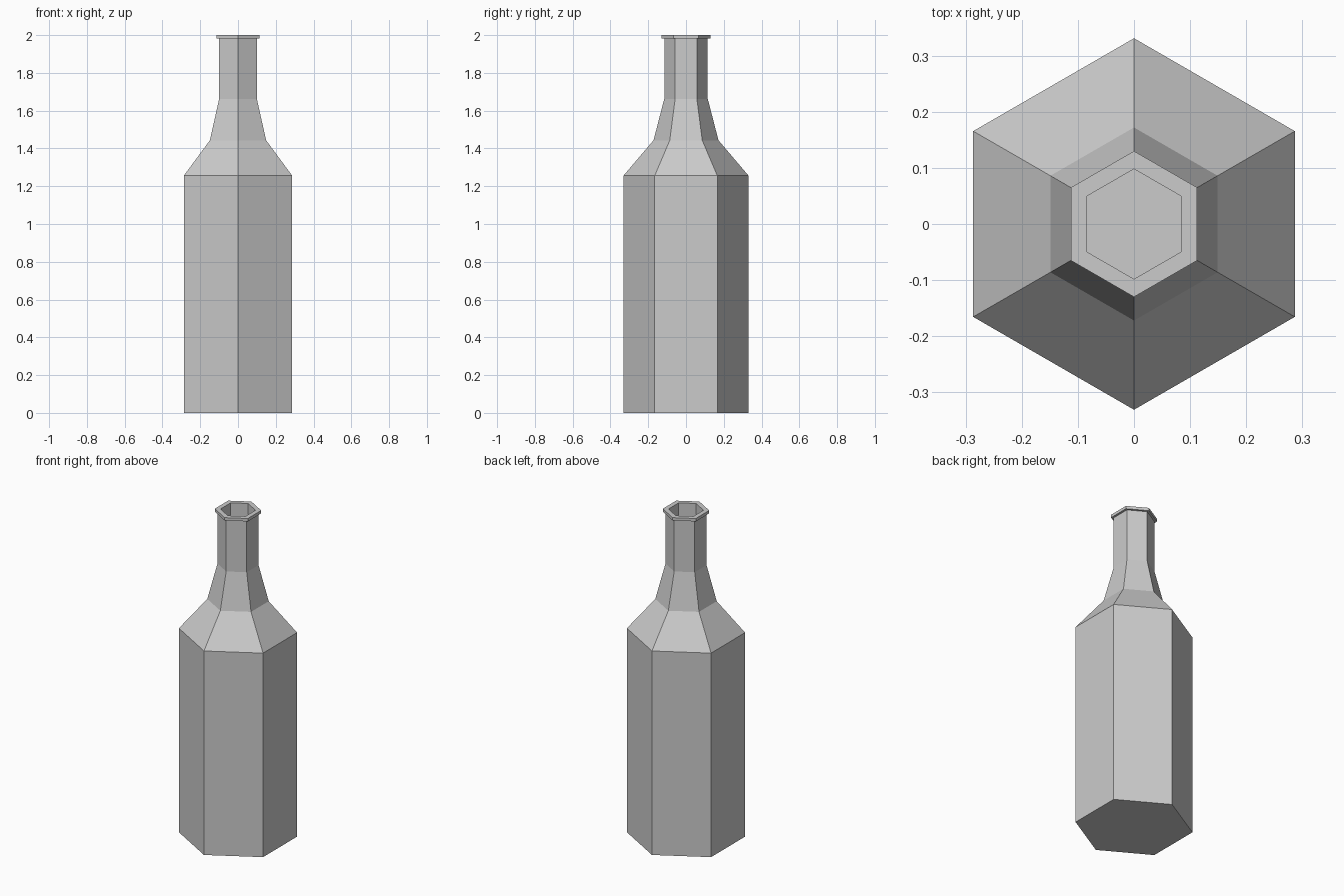
import bpy, bmesh
from math import cos, sin, tau

if "Cube" in bpy.data.objects:
    bpy.data.objects.remove(bpy.data.objects["Cube"])

SIDES = 6


def ring(bm, radius, z):
    # hexagon with a corner facing front and back
    return [bm.verts.new((radius * sin(tau * i / SIDES), -radius * cos(tau * i / SIDES), z))
            for i in range(SIDES)]


def lathe(name, profile):
    bm = bmesh.new()
    rings = [ring(bm, r, z) for r, z in profile]
    for a, b in zip(rings, rings[1:]):
        for i in range(SIDES):
            j = (i + 1) % SIDES
            bm.faces.new((a[i], a[j], b[j], b[i]))
    bm.faces.new(rings[0])
    bm.faces.new(rings[-1])
    bmesh.ops.recalc_face_normals(bm, faces=bm.faces)
    mesh = bpy.data.meshes.new(name)
    bm.to_mesh(mesh)
    bm.free()
    obj = bpy.data.objects.new(name, mesh)
    bpy.context.collection.objects.link(obj)
    return obj


# outer skin: base, shoulder, taper, neck, lip
outer = [(0.331, 0), (0.331, 1.256), (0.172, 1.443), (0.115, 1.663),
         (0.115, 1.982), (0.13, 1.982), (0.13, 2.0)]
# inner skin: mouth down to the inside floor
inner = [(0.098, 2.0), (0.098, 1.66), (0.155, 1.436), (0.314, 1.248), (0.314, 0.017)]

lathe("bottle", outer + inner)
